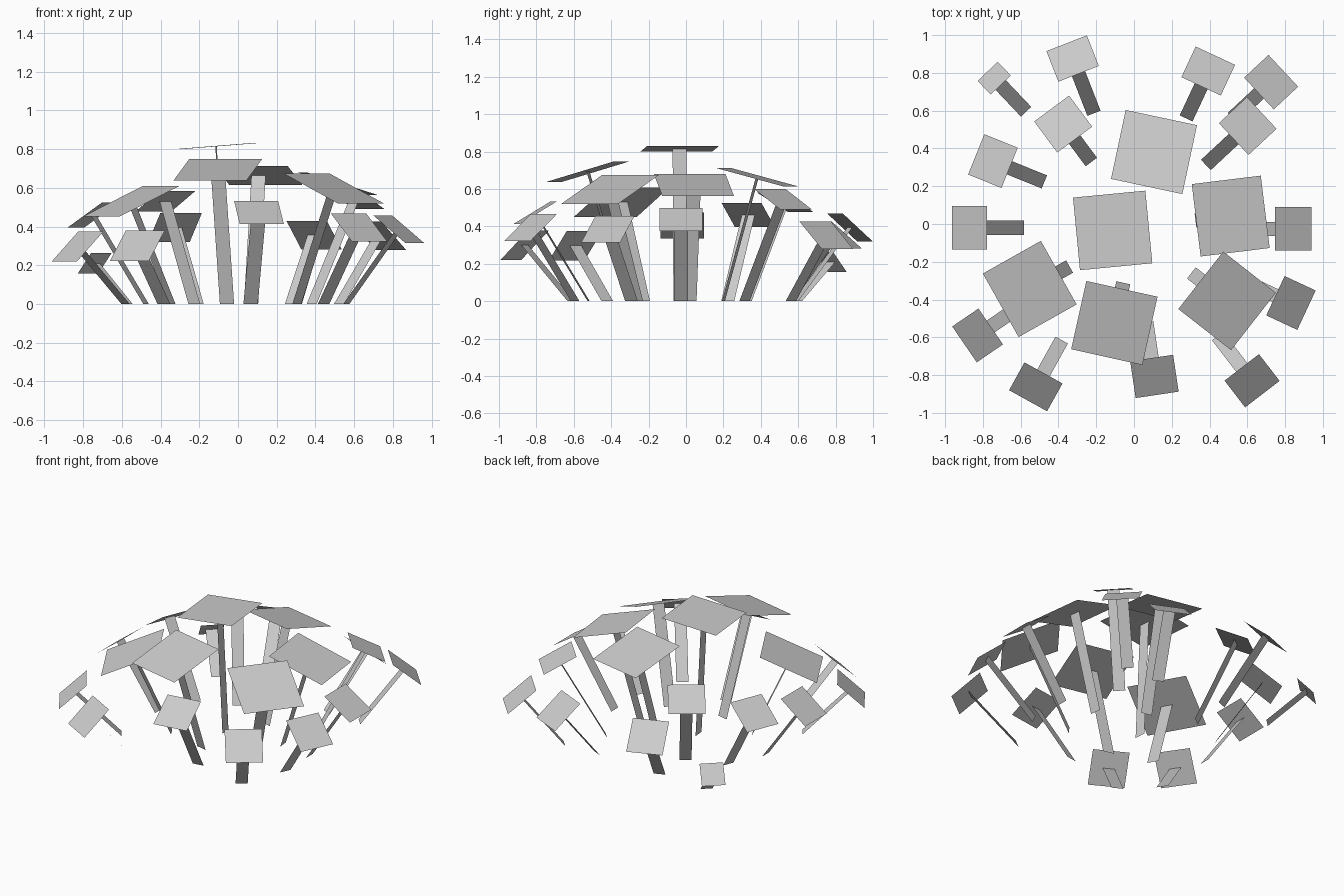
import bpy
from math import cos, sin, radians
from mathutils import Vector

STEM_WIDTH = 0.075


def quad(name, corners):
    mesh = bpy.data.meshes.new(name)
    mesh.from_pydata(corners, [], [(0, 1, 2, 3)])
    obj = bpy.data.objects.new(name, mesh)
    bpy.context.collection.objects.link(obj)


def sprout(label, size, x, y, z, heading, tilt, lean):
    """Square cap tilted towards its heading, on a flat leaning stem."""
    a, t = radians(heading), radians(tilt)
    c = Vector((x, y, z))
    out = Vector((cos(a), sin(a), 0))
    side = Vector((-sin(a), cos(a), 0))
    down = out * cos(t) - Vector((0, 0, sin(t)))
    u, v = side * size / 2, down * size / 2
    quad(label + "_cap", [c - u - v, c - u + v, c + u + v, c + u - v])
    base = Vector((x, y, 0)) - out * lean
    w = side * STEM_WIDTH / 2
    quad(label + "_stem", [base - w, base + w, c + w, c - w])


# Large inner caps: x, y, z, heading, tilt, stem lean
inner = [
    (-0.113, -0.034, 0.815, -174.5, 4.5, 0.04),
    (0.106, 0.381, 0.663, 78, 15, 0.185),
    (0.512, 0.042, 0.622, 7, 17.5, 0.188),
    (0.493, -0.407, 0.597, -38, 23.5, 0.24),
    (-0.104, -0.524, 0.693, -102.5, 16.5, 0.218),
    (-0.552, -0.344, 0.53, -150.6, 24, 0.242),
]
# Small outer caps
outer = [
    (-0.325, 0.876, 0.395, 111.3, 41, 0.311),
    (0.393, 0.81, 0.355, 65, 39, 0.277),
    (0.726, 0.751, 0.352, 43, 40, 0.28),
    (0.602, 0.519, 0.545, 43, 28, 0.303),
    (-0.375, 0.529, 0.53, 126.6, 27, 0.25),
    (-0.747, 0.333, 0.46, 158, 34, 0.294),
    (-0.871, -0.02, 0.405, 180, 37, 0.288),
    (0.844, -0.026, 0.437, 0, 33, 0.29),
    (0.831, -0.418, 0.385, -25, 38, 0.3),
    (0.625, -0.83, 0.395, -52.4, 39, 0.3),
    (0.108, -0.807, 0.473, -81.5, 31, 0.29),
    (-0.52, -0.862, 0.30, -119, 43, 0.283),
    (-0.828, -0.59, 0.297, -145.6, 43, 0.3),
]
for i, row in enumerate(inner):
    sprout(f"inner_{i + 1}", 0.386, *row)
for i, row in enumerate(outer):
    sprout(f"outer_{i + 1}", 0.23, *row)
# Single tiny cap at the back left
sprout("tiny", 0.147, -0.74, 0.772, 0.21, 133.5, 47, 0.245)
